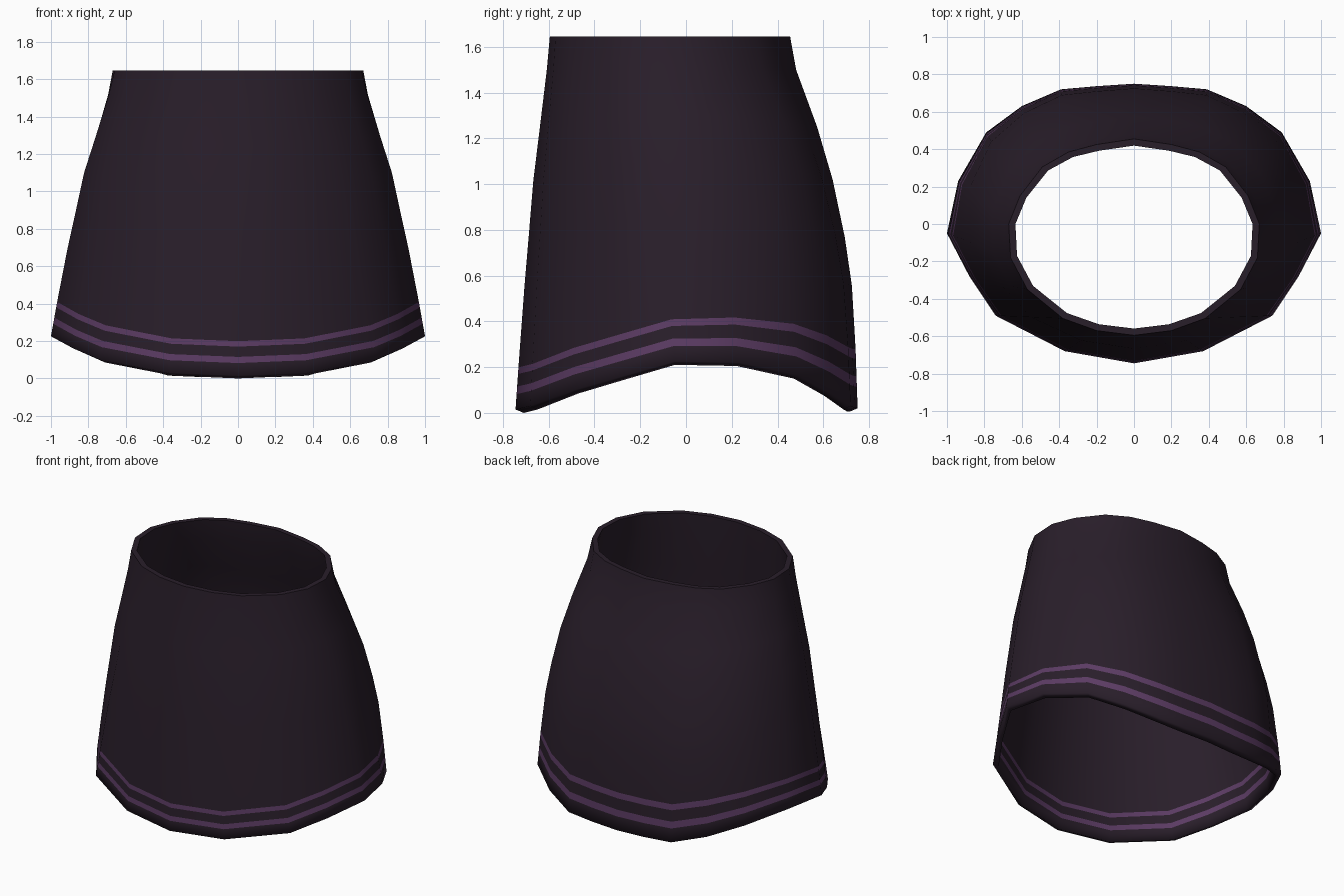
import bpy
import bmesh
from mathutils import Vector

cube = bpy.data.objects.get("Cube")
if cube:
    bpy.data.objects.remove(cube, do_unlink=True)


def make_material(name, rgb):
    mat = bpy.data.materials.new(name)
    mat.use_nodes = True
    color = (*rgb, 1.0)
    mat.diffuse_color = color
    bsdf = mat.node_tree.nodes["Principled BSDF"]
    bsdf.inputs["Base Color"].default_value = color
    bsdf.inputs["Roughness"].default_value = 0.9
    return mat


cloth = make_material("dark plum cloth", (0.022, 0.013, 0.023))
trim = make_material("purple stripe", (0.105, 0.044, 0.125))

TOP_Z = 1.645
THICKNESS = 0.036

# Half outline, front to back: hem x, y, z, waist x, y, stripe spread
HALF = [
    (0, -.745, .015, 0, -.595, 1),
    (.37, -.68, .03, .2, -.57, 1),
    (.74, -.49, .10, .38, -.505, 1),
    (.88, -.28, .16, .57, -.35, 1),
    (1, -.05, .225, .66, -.18, 1),
    (.94, .23, .22, .67, 0, 1.07),
    (.79, .49, .165, .61, .15, 1.22),
    (.6, .63, .09, .49, .305, 1.35),
    (.39, .72, .03, .35, .385, 1.4),
    (.2, .737, .022, .2, .425, 1.4),
    (0, .75, .02, 0, .455, 1.4),
]
mirrored = [(-a, b, c, -d, e, f) for a, b, c, d, e, f in HALF[-2:0:-1]]
COLUMNS = HALF + mirrored

# Height fraction, taper at the front and sides, taper at the back
TAPER = [(0, 0, 0), (.16, .12, .03), (.33, .26, .085), (.46, .38, .19),
         (.615, .52, .37), (.757, .71, .6), (.91, .91, .91), (1, 1, 1)]
STRIPE_EDGES = [.067, .1, .155, .184]   # heights above the hem
BODY_ROWS = [row[0] for row in TAPER[2:]]


def taper(t, back):
    for (t0, f0, b0), (t1, f1, b1) in zip(TAPER, TAPER[1:]):
        if t <= t1:
            k = (t - t0) / (t1 - t0)
            side, rear = f0 + k * (f1 - f0), b0 + k * (b1 - b0)
            return side + back * (rear - side)
    return 1.0


def column_points(column):
    """Outer wall going up, then inner wall coming down."""
    hx, hy, hz, wx, wy, spread = column
    height = TOP_Z - hz
    fractions = [0] + [s * spread / height for s in STRIPE_EDGES] + BODY_ROWS
    outer = []
    for t in fractions:
        w = taper(t, max(0, hy / .75))
        outer.append(Vector((hx + (wx - hx) * w, hy + (wy - hy) * w, hz + height * t)))
    inner = []
    for p in outer:
        flat = Vector((p.x, p.y, 0))
        inner.append(p - flat.normalized() * THICKNESS)
    inner[0].z -= .015
    return outer + inner[::-1]


# Skirt shell: a closed loop of rows swept around the columns
bm = bmesh.new()
grid = [[bm.verts.new(p) for p in column_points(c)] for c in COLUMNS]
rows = len(grid[0])
top = rows // 2 - 1
for i, here in enumerate(grid):
    there = grid[(i + 1) % len(grid)]
    for r in range(rows):
        n = (r + 1) % rows
        face = bm.faces.new((here[r], there[r], there[n], here[n]))
        face.smooth = True
        # Two stripes, on both the outer and the inner wall
        level = min(r, rows - 2 - r)
        face.material_index = 1 if level in (1, 3) else 0
    # Crisp waist rim; the hem stays softly rolled
    for r in (top, top + 1):
        bm.edges.get((here[r], there[r])).smooth = False
bmesh.ops.recalc_face_normals(bm, faces=bm.faces)

mesh = bpy.data.meshes.new("skirt")
bm.to_mesh(mesh)
bm.free()
mesh.materials.append(cloth)
mesh.materials.append(trim)
skirt = bpy.data.objects.new("skirt", mesh)
bpy.context.collection.objects.link(skirt)
